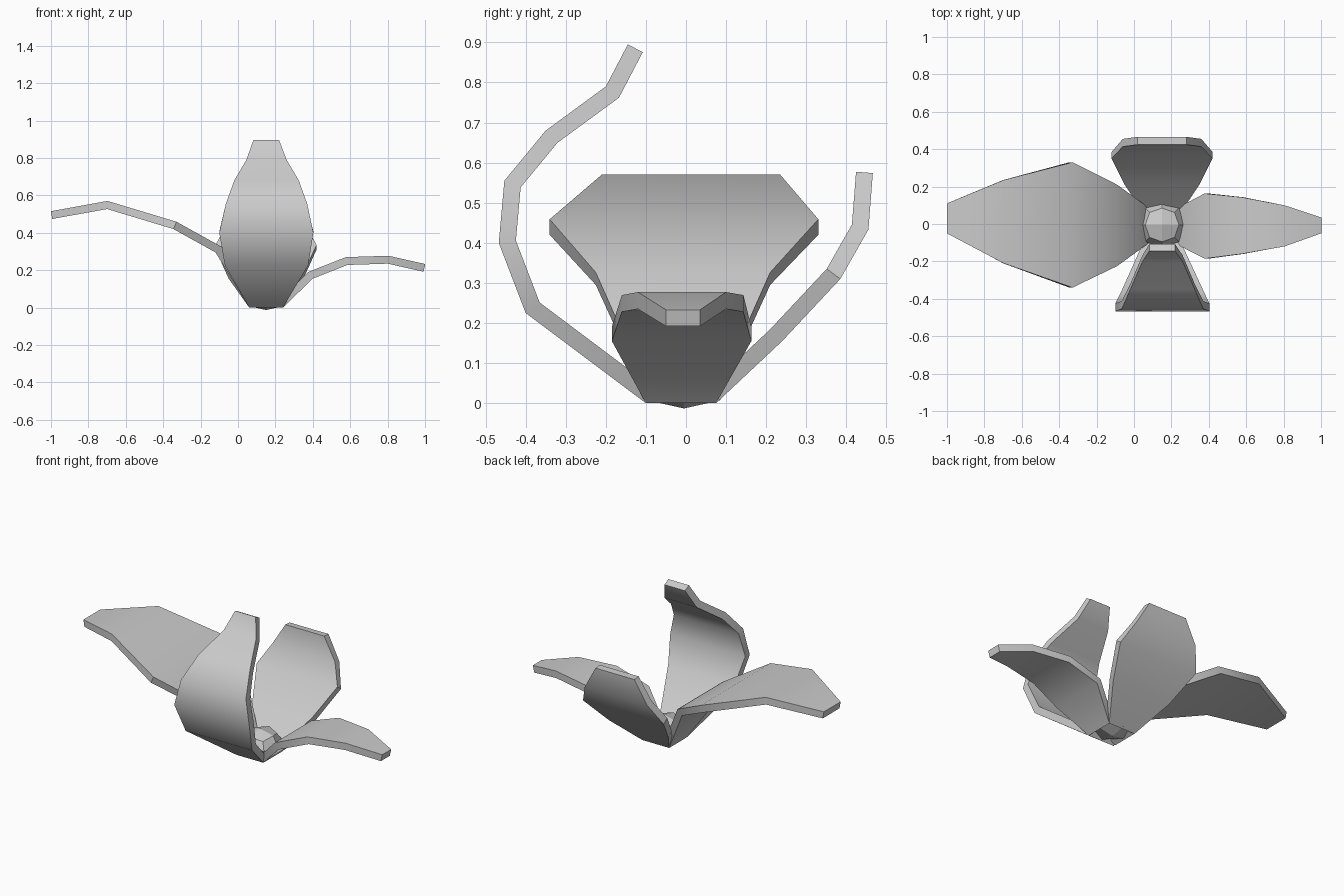
import bpy, bmesh, math
from mathutils import Vector

if "Cube" in bpy.data.objects:
    bpy.data.objects.remove(bpy.data.objects["Cube"])

THICK = 0.042


def smooth(obj, angle):
    bpy.ops.object.select_all(action='DESELECT')
    obj.select_set(True)
    bpy.context.view_layer.objects.active = obj
    bpy.ops.object.shade_smooth_by_angle(angle=math.radians(angle))


def petal(name, axis, sign, stations):
    """Stations run from base to tip: (distance, z, side_min, side_max) of the
    outer face; the inner face is offset by the petal thickness."""
    path = [Vector((d, z)) for d, z, _, _ in stations]
    bm = bmesh.new()
    rings = []
    for i, (d, z, lo, hi) in enumerate(stations):
        a = (path[i] - path[max(i - 1, 0)]).normalized()
        b = (path[min(i + 1, len(path) - 1)] - path[i]).normalized()
        t = (a + b).normalized()
        n = Vector((-t.y, t.x)) * sign
        cos_half = t.dot(b if b.length else a)
        inner = path[i] + n * THICK / cos_half
        corners = [(path[i], lo), (path[i], hi), (inner, hi), (inner, lo)]
        rings.append([bm.verts.new((p.x, s, p.y) if axis == 'x' else (s, p.x, p.y))
                      for p, s in corners])
    for r0, r1 in zip(rings, rings[1:]):
        for k in range(4):
            bm.faces.new((r0[k], r0[(k + 1) % 4], r1[(k + 1) % 4], r1[k]))
    bm.faces.new(rings[0])
    bm.faces.new(rings[-1])
    bmesh.ops.recalc_face_normals(bm, faces=bm.faces)
    mesh = bpy.data.meshes.new(name)
    bm.to_mesh(mesh)
    bm.free()
    obj = bpy.data.objects.new(name, mesh)
    bpy.context.collection.objects.link(obj)
    smooth(obj, 40)


# Wide spreading petal on the left
petal("left_petal", 'x', -1, [
    (0.06, 0.0, -0.09, 0.075), (-0.12, 0.295, -0.225, 0.21),
    (-0.345, 0.42, -0.34, 0.33), (-0.70, 0.527, -0.21, 0.235),
    (-0.993, 0.474, -0.05, 0.11)])

# Low petal on the right
petal("right_petal", 'x', 1, [
    (0.24, 0.0, -0.10, 0.075), (0.40, 0.155, -0.185, 0.163),
    (0.585, 0.228, -0.16, 0.143), (0.80, 0.235, -0.12, 0.10),
    (0.992, 0.192, -0.05, 0.035)])

# Tall front petal curling over the centre
petal("front_petal", 'y', -1, [
    (-0.10, 0.0, 0.06, 0.24), (-0.40, 0.225, -0.07, 0.375),
    (-0.467, 0.40, -0.10, 0.403), (-0.453, 0.555, -0.065, 0.37),
    (-0.35, 0.68, -0.02, 0.325), (-0.20, 0.79, 0.045, 0.26),
    (-0.145, 0.895, 0.082, 0.22)])

# Upright back petal
petal("back_petal", 'y', 1, [
    (0.075, 0.0, 0.06, 0.24), (0.24, 0.155, -0.05, 0.35),
    (0.385, 0.31, -0.12, 0.42), (0.455, 0.433, -0.06, 0.36),
    (0.466, 0.574, 0.02, 0.28)])

# Rounded low-poly bud in the centre
bpy.ops.mesh.primitive_cube_add(size=1, location=(0.15, -0.005, 0.067))
bud = bpy.context.object
bud.name = "centre_bud"
bud.scale = (0.24, 0.24, 0.16)
mod = bud.modifiers.new("round", 'SUBSURF')
mod.levels = mod.render_levels = 1
mod.use_limit_surface = False
